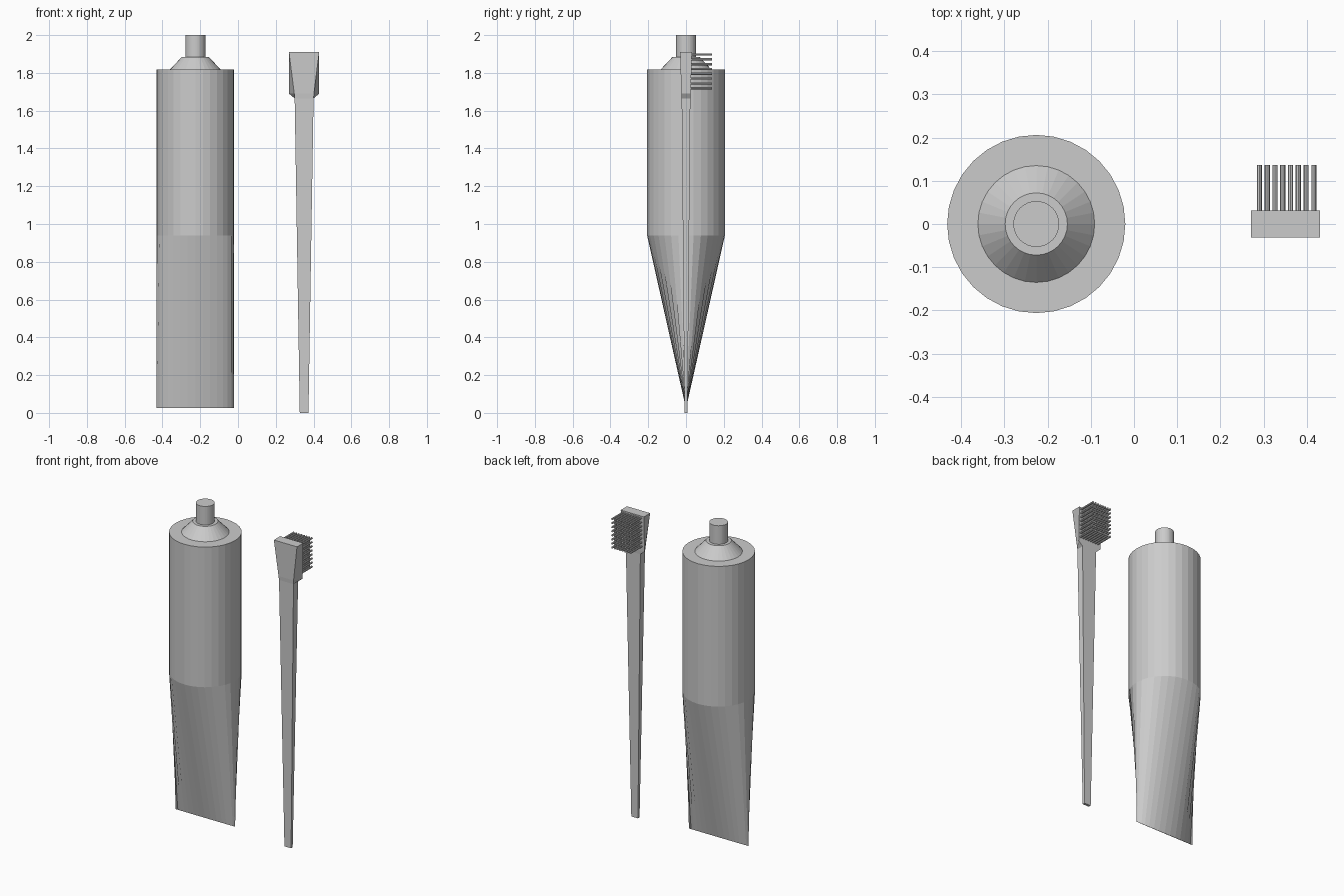
import bpy
import bmesh
from math import cos, sin, pi

if "Cube" in bpy.data.objects:
    bpy.data.objects.remove(bpy.data.objects["Cube"])


def make_object(name, bm):
    bmesh.ops.recalc_face_normals(bm, faces=bm.faces)
    mesh = bpy.data.meshes.new(name)
    bm.to_mesh(mesh)
    bm.free()
    obj = bpy.data.objects.new(name, mesh)
    bpy.context.collection.objects.link(obj)
    return obj


def loft(name, rings):
    """Skin a list of equal-length point rings and cap both ends."""
    bm = bmesh.new()
    loops = [[bm.verts.new(p) for p in ring] for ring in rings]
    n = len(loops[0])
    for a, b in zip(loops, loops[1:]):
        for i in range(n):
            j = (i + 1) % n
            bm.faces.new((a[i], a[j], b[j], b[i]))
    bm.faces.new(loops[0])
    bm.faces.new(loops[-1])
    return make_object(name, bm)


def ellipse(cx, z, rx, ry, n=32):
    return [(cx + rx * cos(2 * pi * i / n), ry * sin(2 * pi * i / n), z)
            for i in range(n)]


def rect(cx, z, hx, hy):
    return [(cx + sx * hx, sy * hy, z)
            for sx, sy in ((-1, -1), (1, -1), (1, 1), (-1, 1))]


TUBE_X, TUBE_R = -0.226, 0.206
BRUSH_X = 0.35

# Tube: round body flattened to a crimped edge at the bottom
loft("tube_body", [ellipse(TUBE_X, z, TUBE_R, ry) for z, ry in
                   ((0.027, 0.001), (0.94, TUBE_R), (1.817, TUBE_R))])

# Tube shoulder and neck
loft("tube_shoulder", [ellipse(TUBE_X, 1.815, 0.137, 0.137),
                       ellipse(TUBE_X, 1.884, 0.072, 0.072)])
loft("tube_neck", [ellipse(TUBE_X, 1.88, 0.053, 0.053),
                   ellipse(TUBE_X, 2.0, 0.053, 0.053)])

# Brush handle, tapering towards the foot
loft("brush_handle", [rect(BRUSH_X, 0.0, 0.023, 0.008),
                      rect(BRUSH_X, 1.665, 0.05, 0.023)])


# Brush head: narrow at the front bottom, full width on the bristle side
def head_ring(z, front, back, y):
    return [(BRUSH_X - front, -y, z), (BRUSH_X + front, -y, z),
            (BRUSH_X + back, y, z), (BRUSH_X - back, y, z)]


loft("brush_head", [head_ring(1.665, 0.05, 0.05, 0.023),
                    head_ring(1.69, 0.052, 0.08, 0.025),
                    head_ring(1.91, 0.08, 0.08, 0.031)])

# Bristles: one grid of thin rods pointing backwards
bm = bmesh.new()
COLS, ROWS, RB, SIDES = 8, 8, 0.006, 8
for c in range(COLS):
    for r in range(ROWS):
        x = BRUSH_X + 0.003 + (c - (COLS - 1) / 2) * 0.018
        z = 1.808 + (r - (ROWS - 1) / 2) * 0.0255
        ends = [[bm.verts.new((x + RB * cos(2 * pi * i / SIDES), y,
                               z + RB * sin(2 * pi * i / SIDES)))
                 for i in range(SIDES)] for y in (0.022, 0.137)]
        for i in range(SIDES):
            j = (i + 1) % SIDES
            bm.faces.new((ends[0][i], ends[0][j], ends[1][j], ends[1][i]))
        for ring in ends:
            bm.faces.new(ring)
make_object("bristles", bm)
